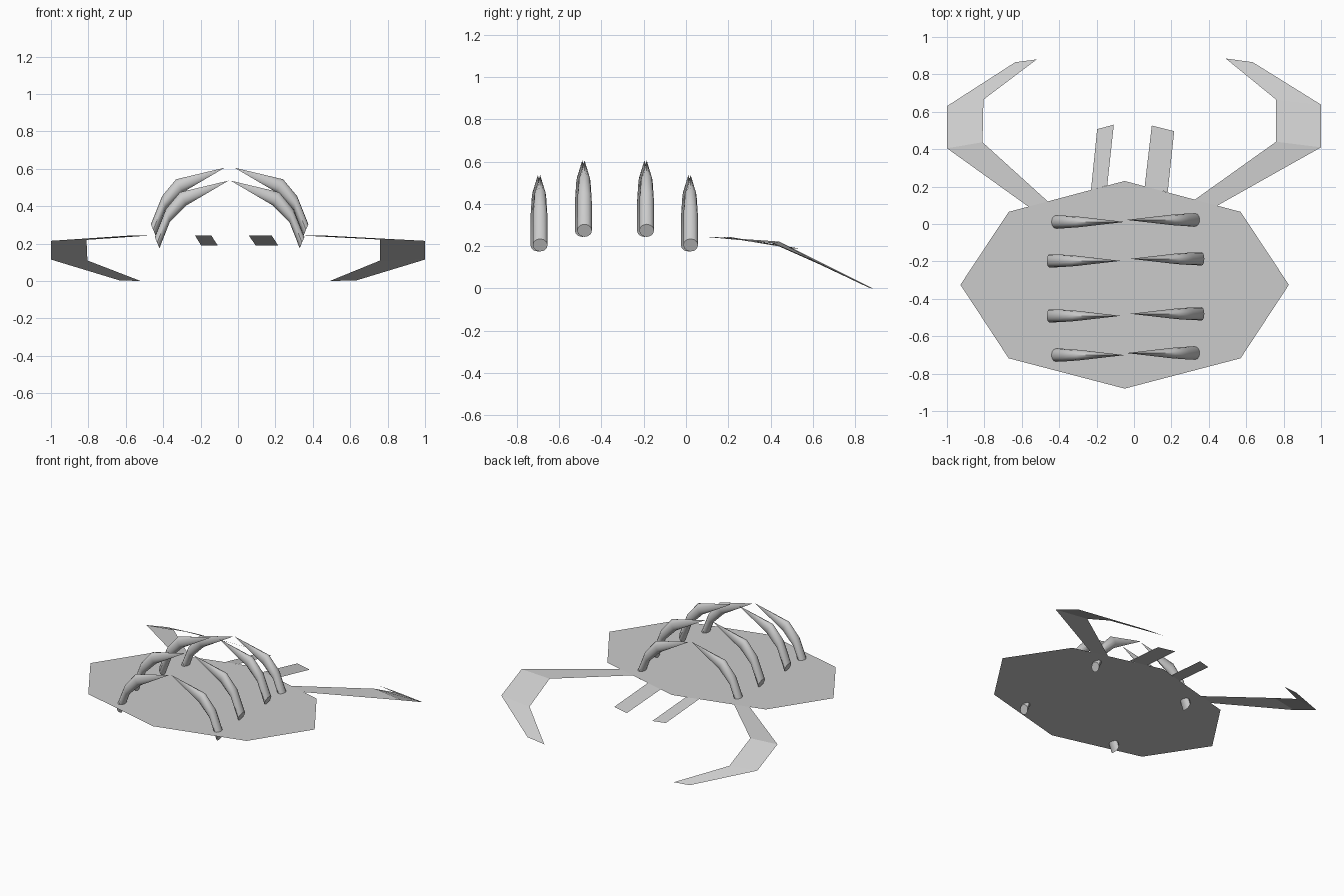
import bpy, bmesh, math
from mathutils import Vector

if "Cube" in bpy.data.objects:
    bpy.data.objects.remove(bpy.data.objects["Cube"])

grey = bpy.data.materials.new("plain grey")
grey.diffuse_color = (0.6, 0.6, 0.6, 1)
grey.use_nodes = True
grey.node_tree.nodes["Principled BSDF"].inputs["Base Color"].default_value = grey.diffuse_color
CX = -0.045          # symmetry line of the body and legs
PLATE_Z = 0.244


def finish(name, bm):
    me = bpy.data.meshes.new(name)
    bm.to_mesh(me)
    bm.free()
    ob = bpy.data.objects.new(name, me)
    bpy.context.collection.objects.link(ob)
    me.materials.append(grey)
    return ob


def strip(name, pairs):
    """Thin sheet running through pairs of edge points."""
    bm = bmesh.new()
    rows = [[bm.verts.new(p) for p in pair] for pair in pairs]
    for (a, b), (c, d) in zip(rows, rows[1:]):
        f = bm.faces.new((a, b, d, c))
        f.normal_update()
        if f.normal.z < 0:
            f.normal_flip()
    return finish(name, bm)


def leg(name, side, y, dx, dz, n=12):
    """Bent tapering tube lofted through rings (inner point, outer point, half width)."""
    rings = [((0.33, 0.175), (0.355, 0.235), 0.035),
             ((0.275, 0.315), (0.295, 0.385), 0.034),
             ((0.185, 0.405), (0.22, 0.475), 0.028)]
    tip = (-0.04, 0.537)

    def place(x, yy, z):
        return (CX + side * (x + dx - CX), yy, z + dz)
    bm = bmesh.new()
    loops = []
    for (xi, zi), (xo, zo), w in rings:
        loop = []
        for k in range(n):
            a = 2 * math.pi * k / n
            t = 0.5 + 0.5 * math.cos(a)
            loop.append(bm.verts.new(place(xi + (xo - xi) * t, y + w * math.sin(a),
                                           zi + (zo - zi) * t)))
        loops.append(loop)
    point = bm.verts.new(place(tip[0], y, tip[1]))
    for k in range(n):
        j = (k + 1) % n
        for a, b in zip(loops, loops[1:]):
            bm.faces.new((a[k], a[j], b[j], b[k]))
        bm.faces.new((loops[-1][k], loops[-1][j], point))
    bm.faces.new(loops[0])
    bmesh.ops.recalc_face_normals(bm, faces=bm.faces)
    ob = finish(name, bm)
    bpy.ops.object.select_all(action='DESELECT')
    ob.select_set(True)
    bpy.context.view_layer.objects.active = ob
    bpy.ops.object.shade_smooth_by_angle(angle=math.radians(35))


# Flat eight-sided body
bm = bmesh.new()
outline = [(0, 0.23), (-0.62, 0.065), (-0.878, -0.325), (-0.62, -0.718),
           (0, -0.88), (0.62, -0.718), (0.878, -0.325), (0.62, 0.065)]
bm.faces.new([bm.verts.new((CX - 0.005 + x, y, PLATE_Z)) for x, y in outline])
finish("body_plate", bm)

# Curved pincers drooping to the ground
strip("right_pincer", [((0.325, 0.13, PLATE_Z), (0.445, 0.098, PLATE_Z)),
                       ((0.76, 0.44, 0.222), (1.0, 0.41, 0.215)),
                       ((0.76, 0.665, 0.11), (1.0, 0.638, 0.115)),
                       ((0.49, 0.885, 0.0), (0.635, 0.865, 0.004))])
strip("left_pincer", [((-0.46, 0.12, PLATE_Z), (-0.565, 0.093, PLATE_Z)),
                      ((-0.81, 0.437, 0.22), (-1.0, 0.405, 0.215)),
                      ((-0.805, 0.665, 0.11), (-1.0, 0.63, 0.115)),
                      ((-0.52, 0.88, 0.0), (-0.635, 0.865, 0.004))])

# Short feelers
strip("right_feeler", [((0.057, 0.20, PLATE_Z), (0.18, 0.17, PLATE_Z)),
                       ((0.095, 0.526, 0.19), (0.215, 0.496, 0.19))])
strip("left_feeler", [((-0.23, 0.182, PLATE_Z), (-0.143, 0.206, PLATE_Z)),
                      ((-0.197, 0.507, 0.19), (-0.108, 0.531, 0.19))])

# Four pairs of upturned legs, the middle pairs higher and wider
rows = [("front", -0.69, 0), ("mid_front", -0.48, 1), ("mid_back", -0.186, 1), ("back", 0.022, 0)]
for label, y, high in rows:
    for side, word in ((1, "right"), (-1, "left")):
        leg(f"{word}_{label}_leg", side, y if side > 0 else y - 0.011,
            0.021 * high, 0.069 * high)
